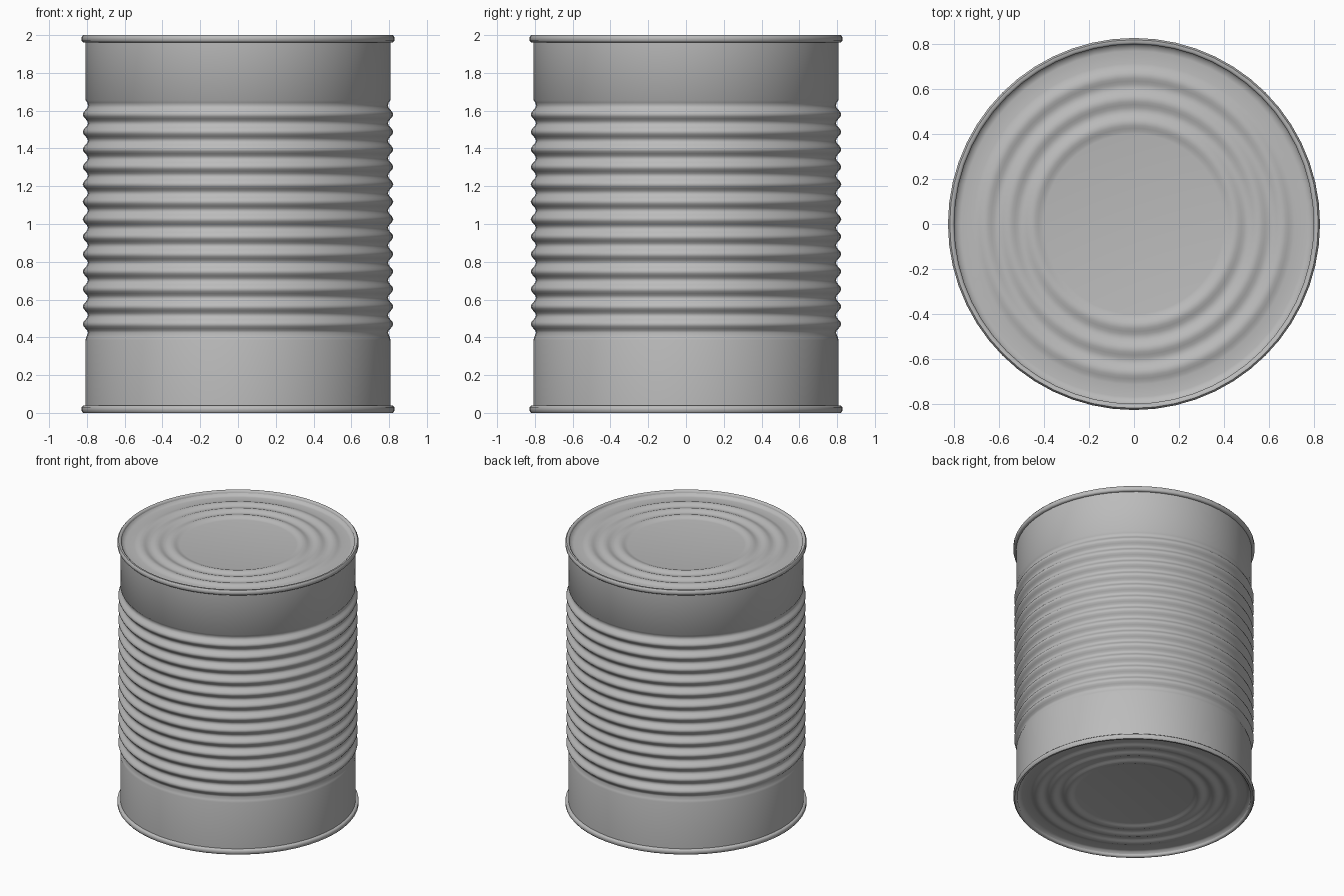
import bpy
import bmesh
from math import cos, pi, radians
from mathutils import Matrix, Vector

SIDES = 56
if "Cube" in bpy.data.objects:
    bpy.data.objects.remove(bpy.data.objects["Cube"])

tin = bpy.data.materials.new("tin_grey")
tin.use_nodes = True
tin.diffuse_color = (0.5, 0.5, 0.5, 1)
tin.node_tree.nodes["Principled BSDF"].inputs["Base Color"].default_value = (0.5, 0.5, 0.5, 1)


def lathe(name, profile, closed=False):
    """Revolve (radius, height) points around z into a smooth part."""
    bm = bmesh.new()
    verts = [bm.verts.new((r, 0, z)) for r, z in profile]
    edges = [bm.edges.new(pair) for pair in zip(verts, verts[1:])]
    if closed:
        edges.append(bm.edges.new((verts[-1], verts[0])))
    bmesh.ops.spin(bm, geom=verts + edges, cent=(0, 0, 0), axis=(0, 0, 1),
                   angle=2 * pi, steps=SIDES, use_merge=True)
    bmesh.ops.remove_doubles(bm, verts=bm.verts, dist=0.0001)
    bmesh.ops.recalc_face_normals(bm, faces=bm.faces)
    # Open discs must face up
    if name in ("lid", "base") and sum(f.normal.z * f.calc_area() for f in bm.faces) < 0:
        bmesh.ops.reverse_faces(bm, faces=bm.faces)
    # The open wall must face outward
    if name == "wall" and sum(f.normal.dot(Vector((*f.calc_center_median().xy, 0))) for f in bm.faces) < 0:
        bmesh.ops.reverse_faces(bm, faces=bm.faces)
    mesh = bpy.data.meshes.new(name)
    bm.to_mesh(mesh)
    bm.free()
    obj = bpy.data.objects.new(name, mesh)
    bpy.context.collection.objects.link(obj)
    mesh.materials.append(tin)
    bpy.ops.object.select_all(action='DESELECT')
    obj.select_set(True)
    bpy.context.view_layer.objects.active = obj
    bpy.ops.object.shade_smooth_by_angle(angle=radians(50))
    return obj


def turn_over(obj):
    """Mirror a part from the top end to the bottom end."""
    obj.data.transform(Matrix.Translation((0, 0, 2)) @ Matrix.Scale(-1, 4, (0, 0, 1)))
    obj.data.flip_normals()


# Wall: plain bands above and below thirteen rolled ribs
RIBS, PITCH, LOW, STEPS = 13, 0.0925, 0.424, 8
ribs = [(0.808 - 0.014 * cos(2 * pi * i / STEPS), LOW + PITCH * i / STEPS)
        for i in range(RIBS * STEPS + 1)]
lathe("wall", [(0.808, 0.02), (0.808, 0.385), (0.804, 0.4)] + ribs
      + [(0.798, 1.643), (0.808, 1.656), (0.808, 1.98)])

# Rolled rims at both ends
rim = [(0.80, 1.962), (0.82, 1.962), (0.828, 1.97), (0.828, 1.99),
       (0.82, 2.0), (0.808, 2.0), (0.80, 1.992)]
lathe("top_rim", rim, closed=True)
turn_over(lathe("bottom_rim", rim, closed=True))

# Pressed end discs: flat centre with three concentric ripples
ripples = [(0.40 + 0.105 * i / 8, 1.972 - 0.007 * cos(2 * pi * i / 8)) for i in range(25)]
disc = [(0, 1.965)] + ripples + [(0.77, 1.965), (0.79, 1.968), (0.802, 1.985)]
lathe("lid", disc)
turn_over(lathe("base", disc))
